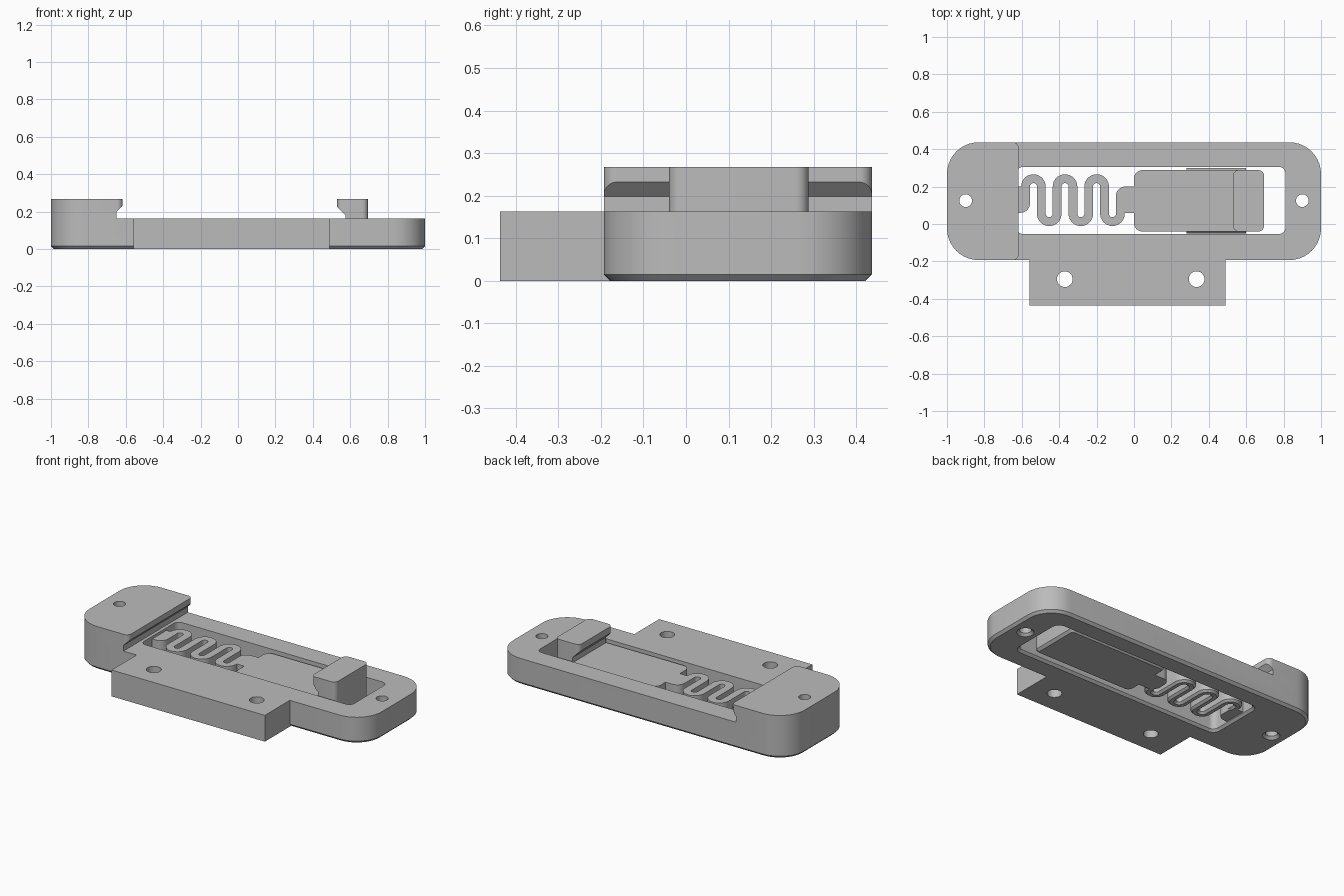
import bpy, bmesh, math
from mathutils import Vector

cube = bpy.data.objects.get("Cube")
if cube:
    bpy.data.objects.remove(cube)

grey = bpy.data.materials.new("plain grey")
grey.use_nodes = True
grey.diffuse_color = (0.5, 0.5, 0.5, 1)
bsdf = grey.node_tree.nodes["Principled BSDF"]
bsdf.inputs["Base Color"].default_value = grey.diffuse_color
bsdf.inputs["Roughness"].default_value = 0.6

TOP, CHAMFER = 0.163, 0.015


def skin(name, rings):
    """Closed solid through matching rings of points."""
    bm = bmesh.new()
    loops = [[bm.verts.new(p) for p in ring] for ring in rings]
    n = len(loops[0])
    for a, b in zip(loops, loops[1:]):
        for i in range(n):
            j = (i + 1) % n
            bm.faces.new((a[i], a[j], b[j], b[i]))
    bm.faces.new(loops[0][::-1])
    bm.faces.new(loops[-1])
    bmesh.ops.recalc_face_normals(bm, faces=bm.faces)
    mesh = bpy.data.meshes.new(name)
    bm.to_mesh(mesh)
    bm.free()
    mesh.materials.append(grey)
    obj = bpy.data.objects.new(name, mesh)
    bpy.context.collection.objects.link(obj)
    return obj


def rounded(x0, x1, y0, y1, left, right, grow=0.0, steps=10):
    """Rectangle outline with separate corner radii at each end."""
    x0, x1, y0, y1 = x0 - grow, x1 + grow, y0 - grow, y1 + grow
    left, right = left + grow, right + grow
    corners = [(x1 - right, y1 - right, right), (x0 + left, y1 - left, left),
               (x0 + left, y0 + left, left), (x1 - right, y0 + right, right)]
    pts = []
    for k, (cx, cy, r) in enumerate(corners):
        for i in range(steps + 1):
            a = (k + i / steps) * math.pi / 2
            pts.append((cx + r * math.cos(a), cy + r * math.sin(a)))
    return pts


def slab(name, rect, z0, z1, flare=0.0):
    """Rounded slab whose bottom edge tapers by flare (negative narrows)."""
    levels = [(z0, flare), (z0 + abs(flare), 0), (z1, 0)] if flare else [(z0, 0), (z1, 0)]
    return skin(name, [[(x, y, z) for x, y in rounded(*rect, grow=g)] for z, g in levels])


def along_y(name, profile, y0, y1):
    return skin(name, [[(x, y, z) for x, z in profile] for y in (y0, y1)])


def combine(obj, other, operation):
    mod = obj.modifiers.new(operation.lower(), "BOOLEAN")
    mod.operation, mod.object, mod.solver = operation, other, "EXACT"
    bpy.ops.object.select_all(action="DESELECT")
    bpy.context.view_layer.objects.active = obj
    obj.select_set(True)
    bpy.ops.object.modifier_apply(modifier=mod.name)
    bpy.data.objects.remove(other)


def drill(obj, x, y, r, flare):
    levels = [(-0.01, r + flare), (0.001, r + flare), (0.001 + CHAMFER, r), (0.4, r)]
    rings = [[(x + q * math.cos(i * math.pi / 16), y + q * math.sin(i * math.pi / 16), z)
              for i in range(32)] for z, q in levels]
    combine(obj, skin("drill", rings), "DIFFERENCE")


# Outer frame with the raised end block
frame = slab("frame", (-1, 1, -0.193, 0.437, 0.17, 0.17), 0, TOP, -CHAMFER)
block = slab("end_block", (-1, -0.617, -0.193, 0.437, 0.17, 0.03), 0.08, 0.267)
notch = along_y("notch", [(-0.5, 0.05), (-0.65, 0.05), (-0.65, 0.198),
                          (-0.617, 0.232), (-0.5, 0.35)], -0.5, 0.5)
combine(block, notch, "DIFFERENCE")
combine(frame, block, "UNION")

# Side mounting bracket
bracket = along_y("bracket", [(-0.56, 0), (0.49, 0), (0.49, TOP), (-0.56, TOP)], -0.437, -0.14)
combine(frame, bracket, "UNION")

# Window through the frame, chamfered underneath, and the screw holes
window = slab("window", (-0.63, 0.81, -0.053, 0.305, 0.035, 0.035), -0.001, TOP + 0.02, CHAMFER)
combine(frame, window, "DIFFERENCE")
for hx in (-0.9, 0.9):
    drill(frame, hx, 0.125, 0.034, CHAMFER)
for hx in (-0.37, 0.335):
    drill(frame, hx, -0.295, 0.042, 0)

# Sliding paddle and its hook
LOW, HIGH = 0.02, 0.147
paddle = slab("paddle", (0, 0.695, -0.04, 0.288, 0.045, 0.03), LOW, HIGH, -CHAMFER)
hook = slab("hook", (0.53, 0.695, -0.04, 0.288, 0.03, 0.03), 0.1, 0.267)
undercut = along_y("undercut", [(0.575, 0.05), (0.575, 0.18), (0.53, 0.226),
                                (0.45, 0.306), (0.45, 0.05)], -0.2, 0.5)
combine(hook, undercut, "DIFFERENCE")
combine(paddle, hook, "UNION")

# Guide ridges on the paddle sides
guides = []
for edge, out in ((-0.04, -1), (0.288, 1)):
    wedge = [(edge - out * 0.01, 0.045), (edge + out * 0.012, 0.08), (edge - out * 0.01, 0.115)]
    guides.append(skin("guide_ridge", [[(x, y, z) for y, z in wedge] for x in (0.28, 0.6)]))

# Serpentine spring swept along its centre line
LEG, HALF, FIRST = 0.0845, 0.0235, -0.58
path = [Vector((FIRST, 0.12))]
for k in range(6):
    cx, cy, up = FIRST + LEG * (k + 0.5), (0.2, 0.055)[k % 2], (1, -1)[k % 2]
    for i in range(17):
        a = math.pi * (1 - i / 16)
        path.append(Vector((cx + LEG / 2 * math.cos(a), cy + up * LEG / 2 * math.sin(a))))
path.append(Vector((FIRST + LEG * 6, 0.13)))
section = [(-HALF, HIGH), (HALF, HIGH), (HALF, LOW + 0.012), (HALF - 0.012, LOW),
           (0.012 - HALF, LOW), (-HALF, LOW + 0.012)]
rings = []
for i, p in enumerate(path):
    d = (path[min(i + 1, len(path) - 1)] - path[max(i - 1, 0)]).normalized()
    rings.append([(p.x - d.y * s, p.y + d.x * s, z) for s, z in section])
spring = skin("spring", rings)

# Spring anchors at the frame and at the paddle
anchors = [slab("frame_anchor", (-0.67, FIRST + HALF, 0.06, 0.2, 0.01, 0.05), LOW, HIGH),
           slab("paddle_anchor", (FIRST + LEG * 6 - HALF, 0.04, 0.06, 0.2, 0.05, 0.01), LOW, HIGH)]

for obj in [frame, paddle, spring] + guides + anchors:
    bpy.ops.object.select_all(action="DESELECT")
    bpy.context.view_layer.objects.active = obj
    obj.select_set(True)
    bpy.ops.object.shade_smooth_by_angle(angle=math.radians(25))
